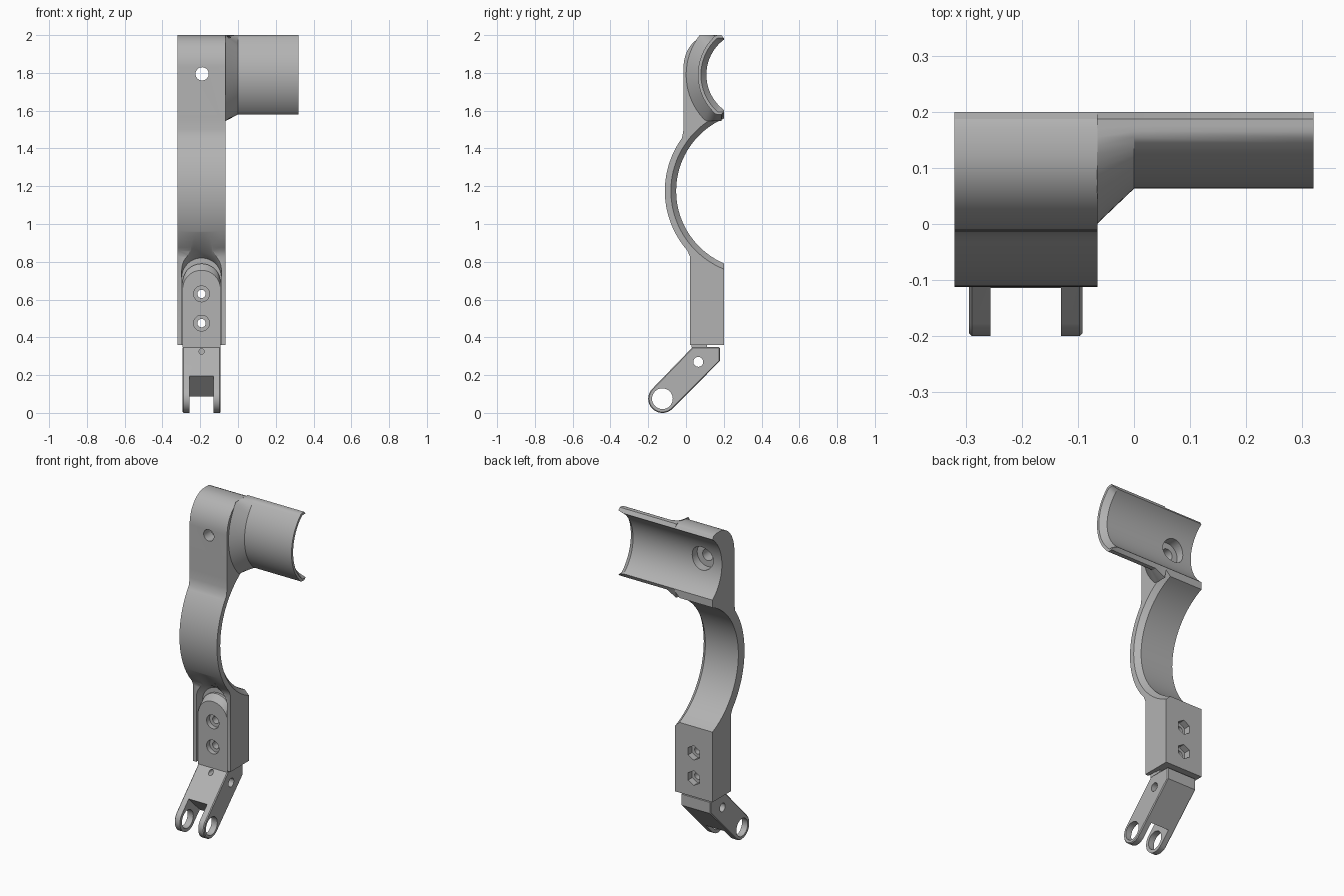
import bpy, bmesh, math
from mathutils import Matrix

cube = bpy.data.objects.get("Cube")
if cube:
    bpy.data.objects.remove(cube, do_unlink=True)

grey = bpy.data.materials.new("plain grey")
grey.use_nodes = True
GREY = (0.45, 0.45, 0.45, 1)
grey.diffuse_color = GREY
grey.node_tree.nodes["Principled BSDF"].inputs["Base Color"].default_value = GREY

MID = -0.193        # x of the arm's centre line
BACK = 0.2          # y of the rear plane


def make(name, bm):
    bmesh.ops.recalc_face_normals(bm, faces=bm.faces)
    mesh = bpy.data.meshes.new(name)
    bm.to_mesh(mesh)
    bm.free()
    mesh.materials.append(grey)
    ob = bpy.data.objects.new(name, mesh)
    bpy.context.collection.objects.link(ob)
    return ob


def loft(name, sections):
    """Skin closed sections with equal point counts and cap both ends."""
    bm = bmesh.new()
    rings = [[bm.verts.new(p) for p in s] for s in sections]
    n = len(rings[0])
    for a, b in zip(rings, rings[1:]):
        for i in range(n):
            j = (i + 1) % n
            bm.faces.new((a[i], a[j], b[j], b[i]))
    bm.faces.new(rings[0])
    bm.faces.new(rings[-1])
    return make(name, bm)


def at_x(x, profile):
    return [(x, y, z) for y, z in profile]


def arc(cy, cz, r, a0, a1, n=32, rz=None):
    steps = [a0 + (a1 - a0) * i / n for i in range(n + 1)]
    return [(cy + r * math.cos(a), cz + (rz or r) * math.sin(a)) for a in steps]


def open_arc(cy, cz, r, y_end, n=40):
    """Arc bulging to the front, from its upper end to its lower end at y_end."""
    half = math.acos((cy - y_end) / r)
    return arc(cy, cz, r, math.pi - half, math.pi + half, n)


def rod(x, y, z, r, length, axis, sides=32):
    """Cylinder cutter along x or y, centred on the given point."""
    turn = Matrix.Rotation(math.pi / 2, 4, "Y" if axis == "x" else "X")
    bm = bmesh.new()
    bmesh.ops.create_cone(bm, cap_ends=True, segments=sides, radius1=r, radius2=r,
                          depth=length, matrix=Matrix.Translation((x, y, z)) @ turn)
    return make("cutter", bm)


def cut(ob, cutters):
    for c in cutters:
        m = ob.modifiers.new("cut", "BOOLEAN")
        m.operation, m.solver, m.object = "DIFFERENCE", "EXACT", c
    graph = bpy.context.evaluated_depsgraph_get()
    mesh = bpy.data.meshes.new_from_object(ob.evaluated_get(graph))
    ob.modifiers.clear()
    ob.data = mesh
    for c in cutters:
        bpy.data.objects.remove(c, do_unlink=True)


def arch(y, half, z_low, z_top):
    """Round-topped outline in the plane of the given y."""
    top = arc(MID, z_top - half, half, 0, math.pi, 24)
    return [(x, y, z) for x, z in [(MID - half, z_low), (MID + half, z_low)] + top]


# Main body: upper rest, open ring and lower block in one side profile
def body_profile(ring_r):
    inner = open_arc(0.341, 1.79, 0.233, BACK)
    ring = open_arc(0.365, 1.175, ring_r, BACK)
    base = [(BACK, 0.36), (0.02, 0.36), (0.02, 0.83)]
    low, high = math.asin(0.315 / 0.477), math.asin(0.28 / 0.477)
    outer = arc(0.365, 1.175, 0.477, math.pi + low, math.pi - high)
    neck = [(-0.013, 1.50), (-0.013, 1.56)]
    crown = arc(0.13, 1.83, 0.143, math.pi, math.pi / 2, 16, 0.17)
    return inner + ring + base + outer + neck + crown + [(0.17, 2.0), (0.187, 1.993)]


body = loft("body", [at_x(-0.32, body_profile(0.417)),
                     at_x(-0.095, body_profile(0.417)),
                     at_x(-0.065, body_profile(0.445))])
pocket = loft("cutter", [arch(-0.15, 0.105, 0.3, 1.066),
                         arch(0.03, 0.105, 0.3, 0.85),
                         arch(0.08, 0.105, 0.3, 0.82)])
body_cuts = [pocket,
             rod(-0.19, 0.1, 1.795, 0.035, 0.6, "y"),
             rod(-0.19, 0.2, 1.795, 0.072, 0.28, "y")]
for z in (0.63, 0.475):
    body_cuts += [rod(MID, 0.1, z, 0.022, 0.5, "y"),
                  rod(MID, BACK, z, 0.045, 0.08, "y", 6)]
cut(body, body_cuts)


# Cradle: thin open sleeve flaring into the body
def cradle_profile(r, low, inner_r=0.233):
    outer = [(y, max(low, min(2.0, z))) for y, z in open_arc(0.341, 1.79, r, 0.187)]
    inner = [(y, max(1.592, min(1.985, z))) for y, z in open_arc(0.341, 1.79, inner_r, BACK)]
    return outer + inner[::-1]


cradle = loft("cradle", [at_x(-0.066, cradle_profile(0.341, 1.545)),
                         at_x(0.0, cradle_profile(0.278, 1.58)),
                         at_x(0.285, cradle_profile(0.278, 1.58)),
                         at_x(0.32, cradle_profile(0.278, 1.58, 0.262))])

# Insert plate with a sloped round top
insert = loft("insert_plate", [arch(0.03, 0.1, 0.345, 0.755),
                               arch(0.065, 0.101, 0.345, 0.79),
                               arch(0.11, 0.101, 0.345, 0.79)])
insert_cuts = []
for z in (0.63, 0.475):
    insert_cuts += [rod(MID, 0.1, z, 0.022, 0.5, "y"),
                    rod(MID, 0.03, z, 0.042, 0.06, "y")]
cut(insert, insert_cuts)

# Forked arm leaning forward, with eyes at its lower end
EYE_Y, EYE_Z, EYE_R = -0.125, 0.075, 0.075
eye = arc(EYE_Y, EYE_Z, EYE_R, math.radians(135), math.radians(315))
arm_side = eye + [(0.18, 0.275), (0.18, 0.348), (0.035, 0.348)]
arm = loft("forked_arm", [at_x(MID - 0.101, arm_side), at_x(MID + 0.101, arm_side)])
bevel = arm.modifiers.new("edge", "BEVEL")
bevel.width, bevel.segments = 0.005, 1
bevel.limit_method, bevel.angle_limit = "ANGLE", math.radians(60)
bm = bmesh.new()
reach = 0.092 - 0.15
place = (Matrix.Translation((MID, EYE_Y, EYE_Z)) @ Matrix.Rotation(math.pi / 4, 4, "X")
         @ Matrix.Translation((0, reach, 0)) @ Matrix.Diagonal((0.125, 0.3, 0.3, 1)))
bmesh.ops.create_cube(bm, size=1, matrix=place)
slot = make("cutter", bm)
cut(arm, [slot,
          rod(MID, EYE_Y, EYE_Z, 0.055, 0.5, "x"),
          rod(MID, 0.065, 0.27, 0.026, 0.5, "x"),
          rod(MID, -0.02, 0.325, 0.014, 0.16, "y", 16)])

# Smooth curved faces, keep hard edges
for ob in (body, cradle, insert, arm):
    bpy.ops.object.select_all(action="DESELECT")
    ob.select_set(True)
    bpy.context.view_layer.objects.active = ob
    bpy.ops.object.shade_smooth_by_angle(angle=math.radians(25))
